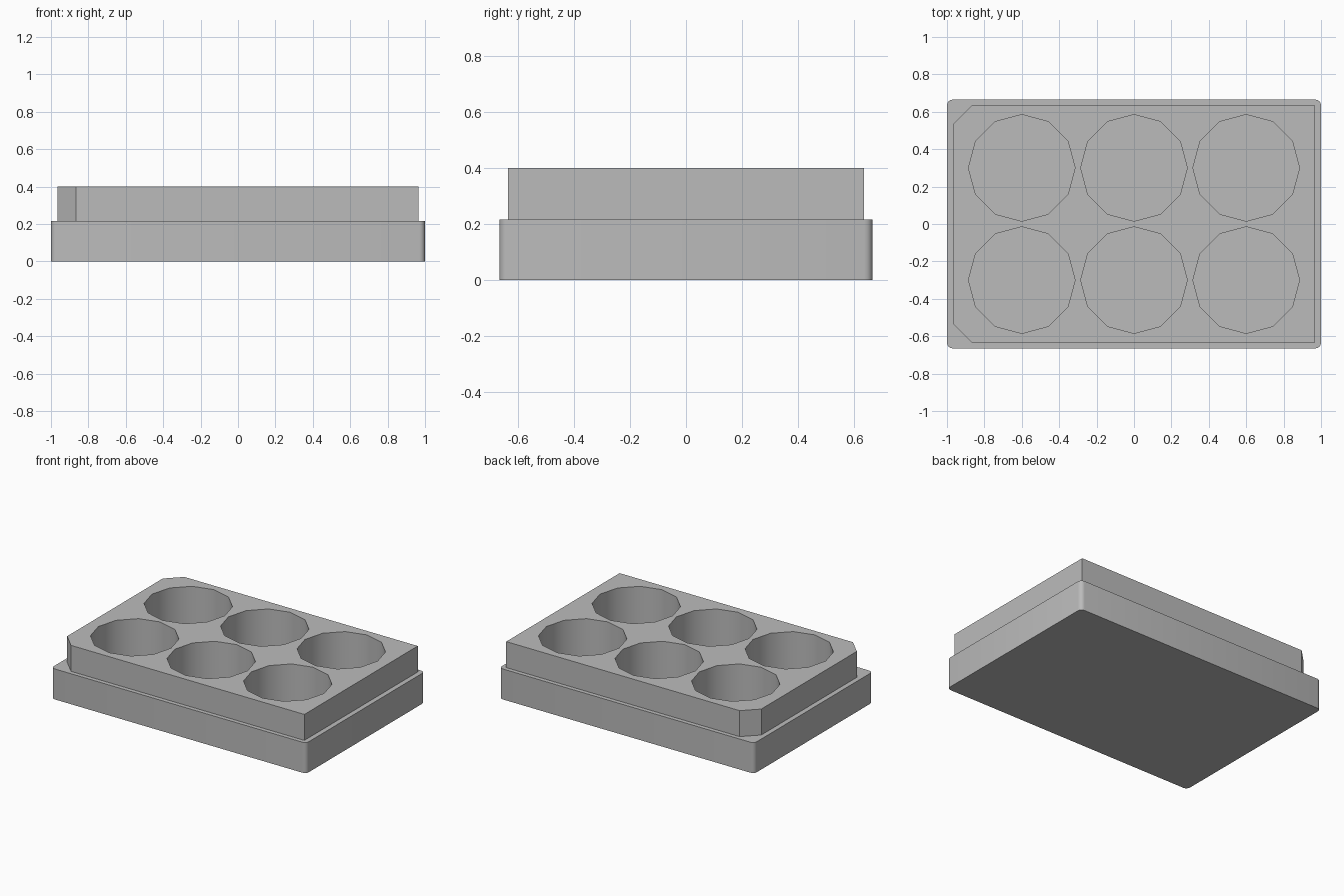
import bpy, bmesh
from math import cos, sin, pi, radians

cube = bpy.data.objects.get("Cube")
if cube:
    bpy.data.objects.remove(cube, do_unlink=True)

grey = bpy.data.materials.new("plate grey")
grey.use_nodes = True
color = (0.5, 0.5, 0.5, 1)
grey.diffuse_color = color
grey.node_tree.nodes["Principled BSDF"].inputs["Base Color"].default_value = color


def prism(name, outlines, z0, z1):
    """Extrude one or more flat outlines from z0 up to z1."""
    bm = bmesh.new()
    for outline in outlines:
        low = [bm.verts.new((x, y, z0)) for x, y in outline]
        high = [bm.verts.new((x, y, z1)) for x, y in outline]
        bm.faces.new(low[::-1])
        bm.faces.new(high)
        for i in range(len(low)):
            j = (i + 1) % len(low)
            bm.faces.new((low[i], low[j], high[j], high[i]))
    mesh = bpy.data.meshes.new(name)
    bm.to_mesh(mesh)
    bm.free()
    mesh.materials.append(grey)
    ob = bpy.data.objects.new(name, mesh)
    bpy.context.collection.objects.link(ob)
    return ob


def arc(cx, cy, r, start, sweep, count):
    return [(cx + r * cos(start + sweep * i / count),
             cy + r * sin(start + sweep * i / count)) for i in range(count + 1)]


def combine(target, other, operation):
    mod = target.modifiers.new(operation, 'BOOLEAN')
    mod.operation, mod.object, mod.solver = operation, other, 'EXACT'
    bpy.context.view_layer.objects.active = target
    bpy.ops.object.modifier_apply(modifier=mod.name)
    bpy.data.objects.remove(other, do_unlink=True)


# Skirt with small rounded corners
HX, HY, R = 1.0, 0.665, 0.03
skirt = []
for k, (sx, sy) in enumerate([(1, 1), (-1, 1), (-1, -1), (1, -1)]):
    skirt += arc(sx * (HX - R), sy * (HY - R), R, k * pi / 2, pi / 2, 4)
plate = prism("well_plate", [skirt], 0, 0.216)

# Upper block with two clipped corners on one end
UX, UY, C = 0.965, 0.635, 0.1
block = [(UX, -UY), (UX, UY), (C - UX, UY), (-UX, UY - C), (-UX, C - UY), (C - UX, -UY)]
combine(plate, prism("upper_block", [block], 0.1, 0.4), 'UNION')

# Two rows of three twelve-sided wells
wells = [arc(x, y, 0.285, 0, 2 * pi, 12)[:-1] for x in (-0.6, 0, 0.6) for y in (-0.3, 0.3)]
cutter = prism("well_cutter", wells, 0.03, 0.5)
cutter.hide_render = True
combine(plate, cutter, 'DIFFERENCE')

# Smooth the wells and skirt corners, keep other edges crisp
bpy.ops.object.select_all(action='DESELECT')
plate.select_set(True)
bpy.context.view_layer.objects.active = plate
bpy.ops.object.shade_smooth_by_angle(angle=radians(32))
